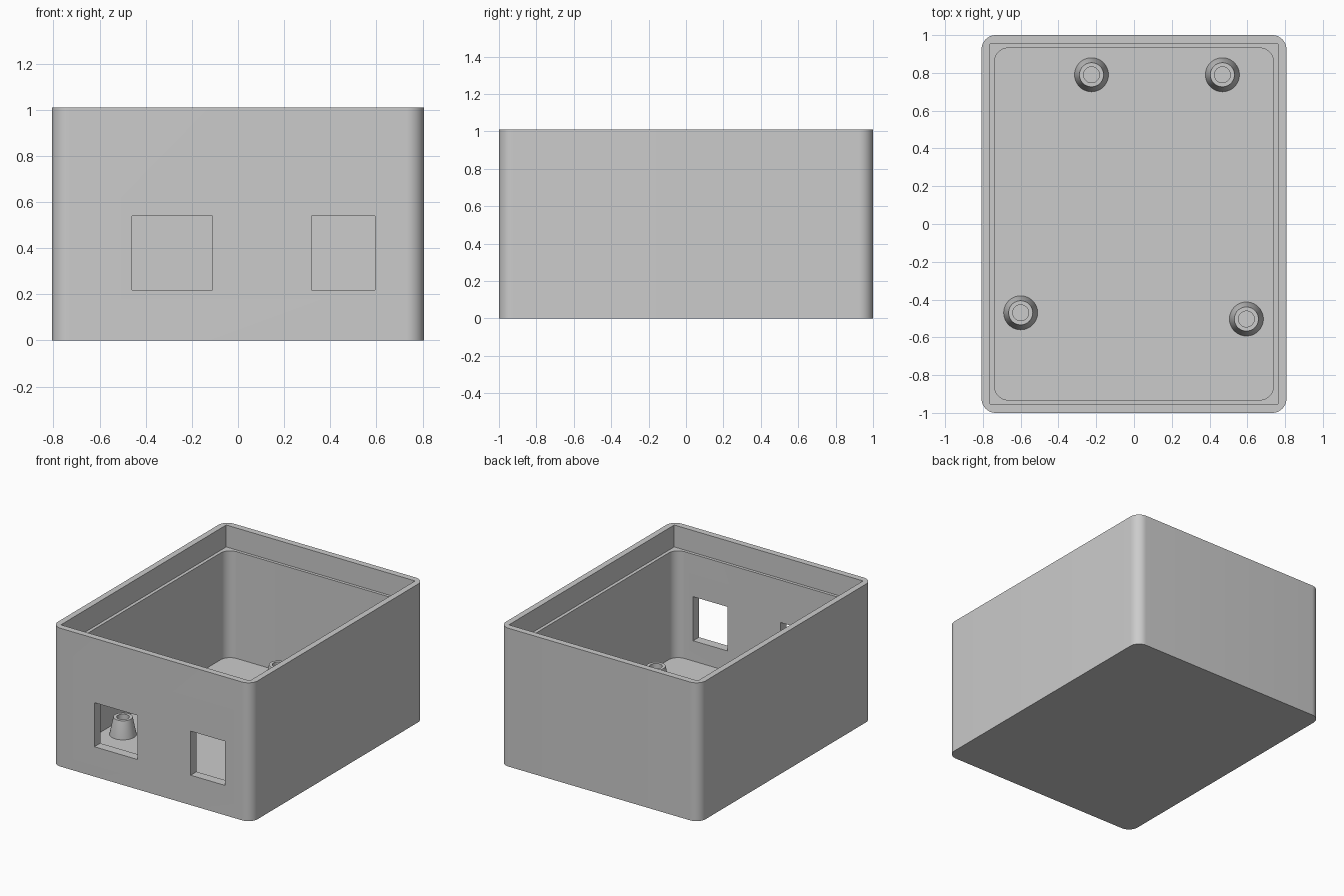
import bpy, bmesh, math

cube = bpy.data.objects.get("Cube")
if cube:
    bpy.data.objects.remove(cube, do_unlink=True)

HX, HY, HEIGHT = 0.807, 1.0, 1.01
WALL, RADIUS = 0.068, 0.075
FLOOR, LEDGE = 0.07, 0.85

grey = bpy.data.materials.new("light grey plastic")
grey.use_nodes = True
colour = (0.6, 0.6, 0.6, 1)
grey.diffuse_color = colour
grey.node_tree.nodes["Principled BSDF"].inputs["Base Color"].default_value = colour


def finish(name, bm):
    bmesh.ops.recalc_face_normals(bm, faces=bm.faces)
    mesh = bpy.data.meshes.new(name)
    bm.to_mesh(mesh)
    bm.free()
    mesh.materials.append(grey)
    obj = bpy.data.objects.new(name, mesh)
    bpy.context.collection.objects.link(obj)
    return obj


def select(obj):
    bpy.ops.object.select_all(action='DESELECT')
    obj.select_set(True)
    bpy.context.view_layer.objects.active = obj


def block(name, x0, x1, y0, y1, z0, z1, radius=0):
    """Box, optionally with rounded vertical edges."""
    bm = bmesh.new()
    bmesh.ops.create_cube(bm, size=1)
    for v in bm.verts:
        v.co.x = x1 if v.co.x > 0 else x0
        v.co.y = y1 if v.co.y > 0 else y0
        v.co.z = z1 if v.co.z > 0 else z0
    if radius:
        upright = [e for e in bm.edges
                   if abs(e.verts[0].co.z - e.verts[1].co.z) > 0.01]
        bmesh.ops.bevel(bm, geom=upright, offset=radius, segments=12,
                        profile=0.5, affect='EDGES')
    return finish(name, bm)


def cut(obj, cutter):
    cutter.hide_render = True
    mod = obj.modifiers.new("cut", 'BOOLEAN')
    mod.operation = 'DIFFERENCE'
    mod.solver = 'EXACT'
    mod.object = cutter
    select(obj)
    bpy.ops.object.modifier_apply(modifier=mod.name)
    bpy.data.objects.remove(cutter, do_unlink=True)


def lathe(name, x, y, profile, sides=48):
    bm = bmesh.new()
    verts = [bm.verts.new((r, 0, z)) for r, z in profile]
    edges = [bm.edges.new(pair) for pair in zip(verts, verts[1:])]
    bmesh.ops.spin(bm, geom=verts + edges, cent=(0, 0, 0), axis=(0, 0, 1),
                   angle=math.tau, steps=sides, use_duplicate=False)
    bmesh.ops.remove_doubles(bm, verts=bm.verts, dist=0.0005)
    bmesh.ops.translate(bm, verts=bm.verts, vec=(x, y, 0))
    return finish(name, bm)


# Open-topped case with rounded corners
case = block("case", -HX, HX, -HY, HY, 0, HEIGHT, RADIUS)
ix, iy = HX - WALL, HY - WALL
cut(case, block("cavity_cutter", -ix, ix, -iy, iy, FLOOR, HEIGHT + 0.1, RADIUS))

# Square-cornered lid recess leaving a narrow ledge
rx, ry = HX - 0.044, HY - 0.046
cut(case, block("recess_cutter", -rx, rx, -ry, ry, LEDGE, HEIGHT + 0.2))

# Connector openings in the front wall
for left, right in ((-0.46, -0.11), (0.318, 0.595)):
    cut(case, block("opening_cutter", left, right, -1.2, -0.85, 0.218, 0.54))

# Tapered hollow standoffs on the floor
post = [(0.09, FLOOR - 0.01), (0.09, FLOOR), (0.064, 0.197), (0.042, 0.197),
        (0.042, FLOOR + 0.004), (0, FLOOR + 0.004)]
spots = {"back_right": (-0.225, 0.79), "back_left": (0.468, 0.79),
         "front_right": (-0.6, -0.47), "front_left": (0.595, -0.503)}
parts = [case] + [lathe("standoff_" + place, x, y, post)
                  for place, (x, y) in spots.items()]

for part in parts:
    select(part)
    bpy.ops.object.shade_smooth_by_angle(angle=math.radians(30))
